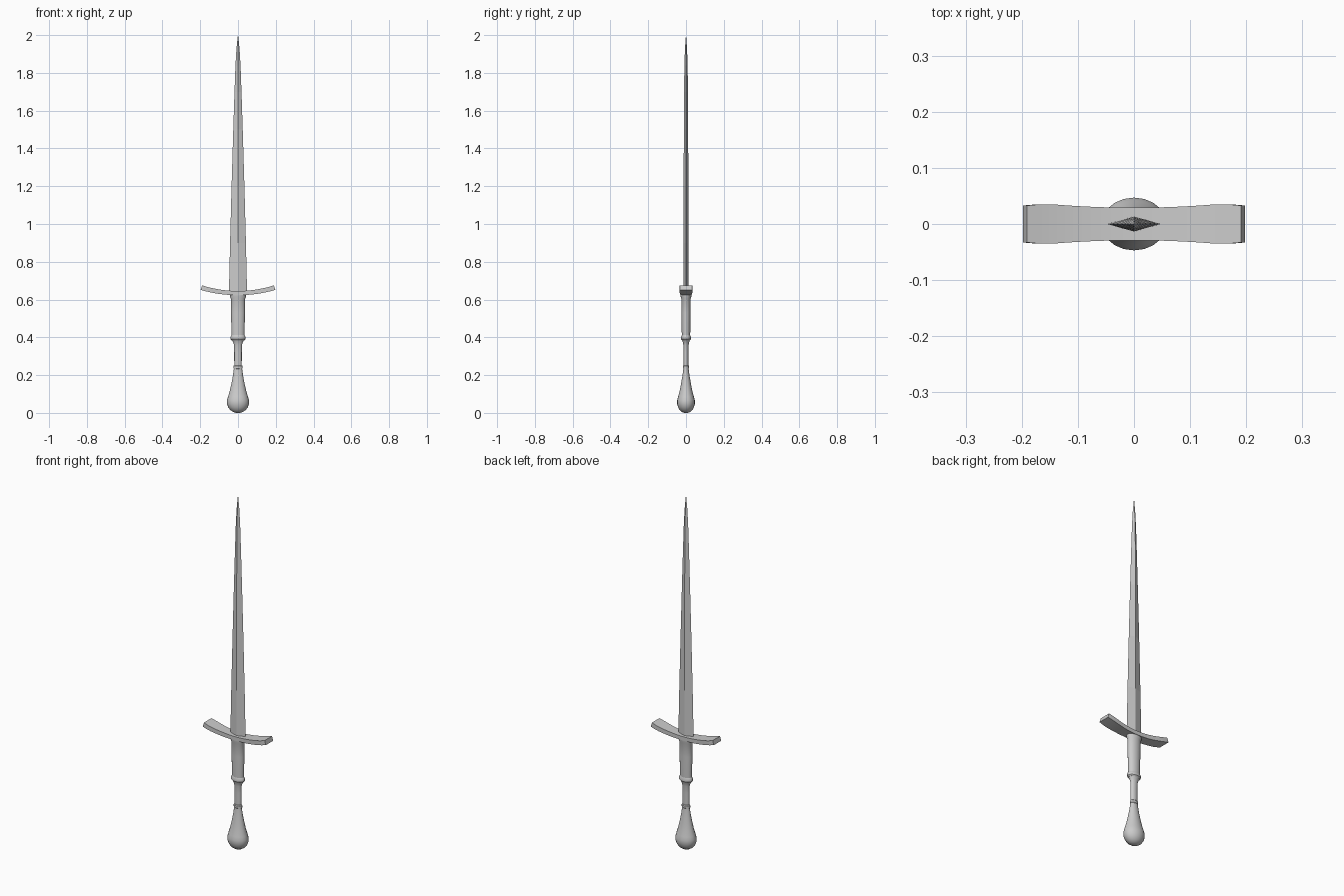
import bpy, bmesh


def loft(name, rings, smooth=None):
    """Bridge equal-length vertex rings and cap both ends."""
    bm = bmesh.new()
    loops = [[bm.verts.new(p) for p in ring] for ring in rings]
    n = len(loops[0])
    for a, b in zip(loops, loops[1:]):
        for i in range(n):
            j = (i + 1) % n
            bm.faces.new((a[i], a[j], b[j], b[i]))
    bm.faces.new(loops[0][::-1])
    bm.faces.new(loops[-1])
    bmesh.ops.recalc_face_normals(bm, faces=bm.faces)
    mesh = bpy.data.meshes.new(name)
    bm.to_mesh(mesh)
    bm.free()
    obj = bpy.data.objects.new(name, mesh)
    bpy.context.collection.objects.link(obj)
    if smooth:
        bpy.ops.object.select_all(action='DESELECT')
        bpy.context.view_layer.objects.active = obj
        obj.select_set(True)
        bpy.ops.object.shade_smooth_by_angle(angle=smooth)
    return obj


def ellipse(z, rx, ry, n=20):
    from math import cos, sin, tau
    return [(rx * cos(tau * i / n), ry * sin(tau * i / n), z) for i in range(n)]


def turned(name, profile):
    """Oval turned part from (z, half width, half depth) stations."""
    return loft(name, [ellipse(*p) for p in profile], 0.6)


# Teardrop pommel with collar ring
turned("pommel", [
    (0.0, 0.010, 0.008), (0.004, 0.024, 0.020), (0.014, 0.040, 0.033),
    (0.030, 0.052, 0.042), (0.048, 0.058, 0.047), (0.066, 0.058, 0.047),
    (0.085, 0.053, 0.042), (0.115, 0.044, 0.034), (0.15, 0.036, 0.027),
    (0.19, 0.028, 0.020), (0.225, 0.023, 0.015), (0.236, 0.022, 0.014)])
turned("pommel_collar", [
    (0.232, 0.020, 0.013), (0.236, 0.0245, 0.016),
    (0.248, 0.0245, 0.016), (0.252, 0.020, 0.013)])

# Narrow lower grip flaring into the wider upper grip
turned("lower_grip", [
    (0.245, 0.019, 0.012), (0.28, 0.020, 0.0125), (0.32, 0.020, 0.0125),
    (0.36, 0.021, 0.014), (0.375, 0.026, 0.017), (0.39, 0.035, 0.023)])
turned("grip_ring", [
    (0.384, 0.033, 0.021), (0.390, 0.039, 0.026),
    (0.402, 0.040, 0.026), (0.412, 0.034, 0.022)])
turned("upper_grip", [
    (0.40, 0.034, 0.022), (0.45, 0.035, 0.023), (0.53, 0.037, 0.024),
    (0.605, 0.038, 0.025), (0.615, 0.043, 0.028), (0.632, 0.043, 0.028)])

# Upswept crossguard: bent bar whose depth widens towards the tips
half = 0.194
guard = []
for i in range(-8, 9):
    x = half * i / 8
    t = abs(x) / half
    z = 0.634 + 0.029 * t ** 2
    lean = 0.3 * x / half * 0.012
    depth = 0.029 + 0.007 * min(t / 0.82, 1) ** 2 - 0.003 * max(0, t - 0.82) / 0.18
    h = 0.011 + 0.001 * t
    guard.append([(x + lean, -depth, z - h), (x + lean, depth, z - h),
                  (x - lean, depth, z + h), (x - lean, -depth, z + h)])
loft("crossguard", guard, 0.5)

# Diamond-section blade tapering to a point
blade = [(0.635, 0.048, 0.0135), (0.90, 0.042, 0.0130), (1.20, 0.034, 0.0125),
         (1.50, 0.025, 0.0115), (1.70, 0.0185, 0.0105), (1.84, 0.0135, 0.0085),
         (1.93, 0.008, 0.0055), (2.0, 0.0006, 0.0005)]
loft("blade", [ellipse(z, w, d, 4) for z, w, d in blade])
